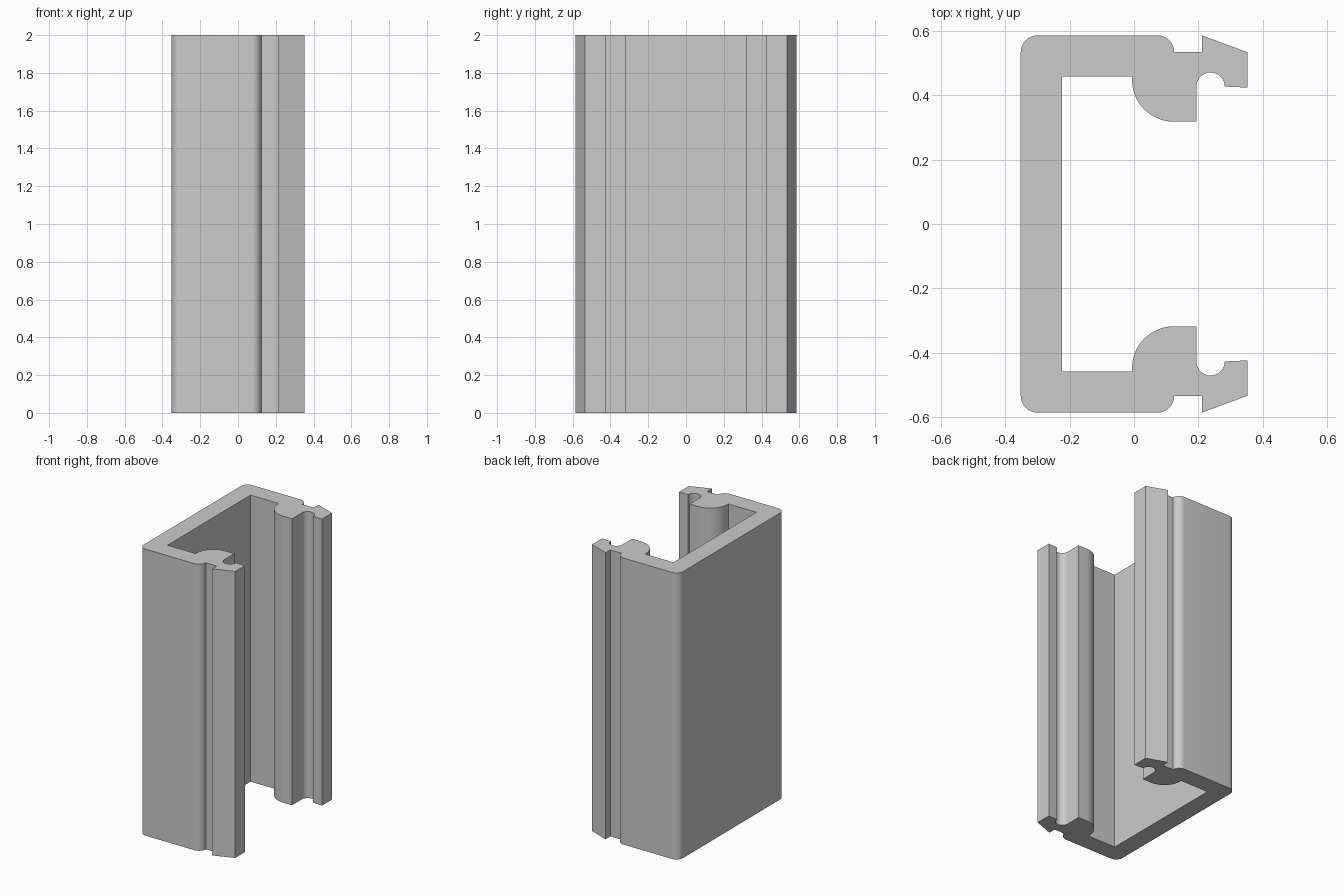
import bpy, bmesh
from math import cos, sin, pi, radians

cube = bpy.data.objects.get("Cube")
if cube:
    bpy.data.objects.remove(cube, do_unlink=True)

HEIGHT = 2.0


def arc(cx, cy, r, start, end, steps=12):
    """Points along a circular arc, angles in degrees."""
    angles = [radians(start + (end - start) * i / steps) for i in range(steps + 1)]
    return [(cx + r * cos(a), cy + r * sin(a)) for a in angles]


# Aluminium grey
grey = bpy.data.materials.new("aluminium grey")
grey.use_nodes = True
colour = (0.6, 0.6, 0.6, 1)
grey.diffuse_color = colour
grey.node_tree.nodes["Principled BSDF"].inputs["Base Color"].default_value = colour

# Half cross-section: outer wall, snap hook, round groove, rounded inner lip
half = arc(-0.3, 0.534, 0.052, 180, 90)
half += arc(0.073, 0.534, 0.052, 90, 0)
half += [(0.211, 0.534), (0.211, 0.586), (0.352, 0.534), (0.352, 0.424)]
half += arc(0.238, 0.427, 0.044, 0, 180, 16)
half += [(0.194, 0.318)]
half += arc(0.124, 0.448, 0.13, 270, 180, 18)
half += [(-0.006, 0.458), (-0.224, 0.458)]

# Mirror the half across y = 0 to close the C-shaped outline
outline = half + [(x, -y) for x, y in reversed(half)]

# Extrude the outline into the full-height channel
bm = bmesh.new()
base = bm.faces.new([bm.verts.new((x, y, 0)) for x, y in outline])
result = bmesh.ops.extrude_face_region(bm, geom=[base], use_keep_orig=True)
top = [v for v in result["geom"] if isinstance(v, bmesh.types.BMVert)]
bmesh.ops.translate(bm, verts=top, vec=(0, 0, HEIGHT))
bmesh.ops.recalc_face_normals(bm, faces=bm.faces)

mesh = bpy.data.meshes.new("channel_profile")
bm.to_mesh(mesh)
bm.free()
mesh.materials.append(grey)
channel = bpy.data.objects.new("channel_profile", mesh)
bpy.context.collection.objects.link(channel)

# Smooth the round parts, keep corners crisp
bpy.ops.object.select_all(action="DESELECT")
channel.select_set(True)
bpy.context.view_layer.objects.active = channel
bpy.ops.object.shade_smooth_by_angle(angle=radians(30))
